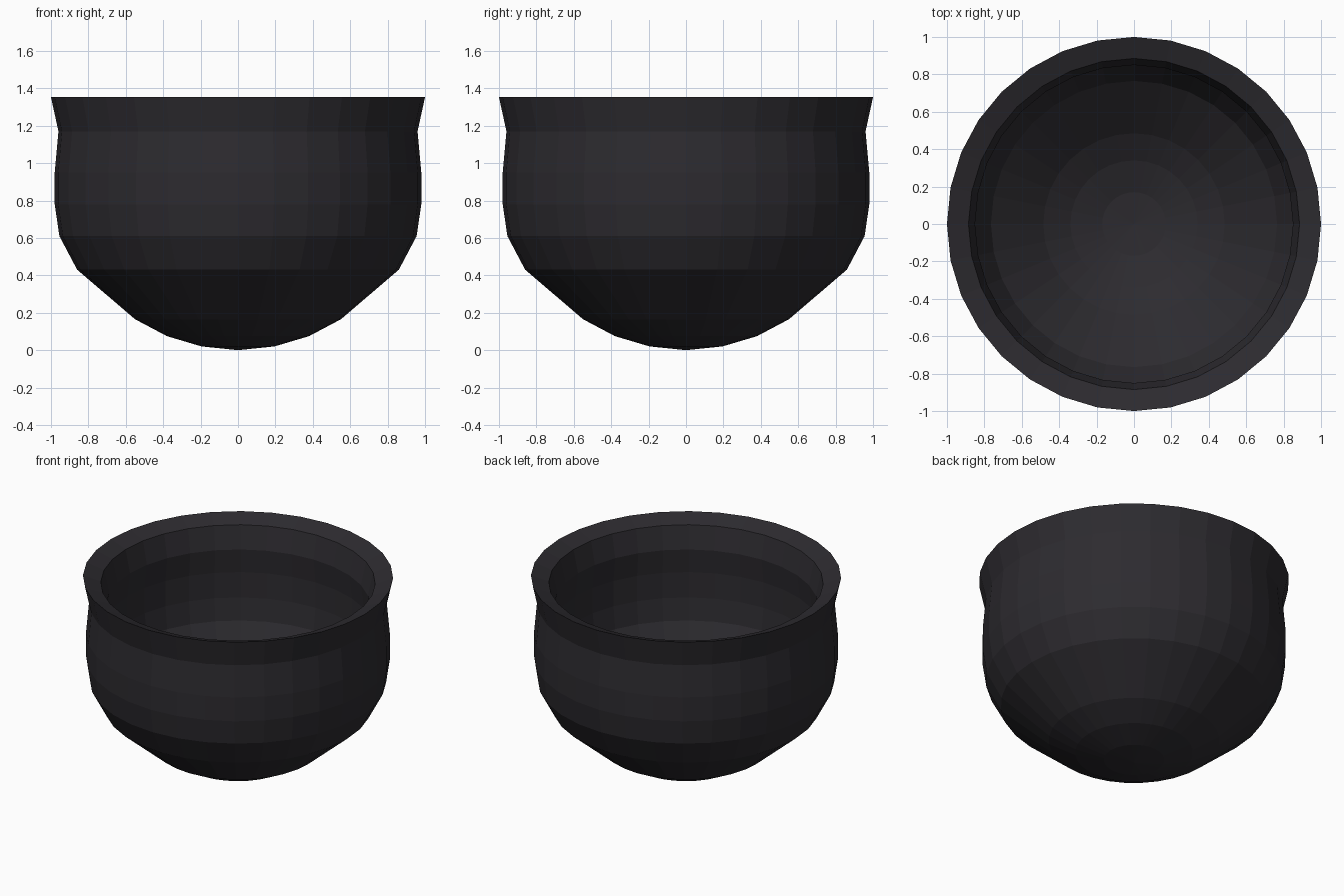
import bpy, bmesh, math

if "Cube" in bpy.data.objects:
    bpy.data.objects.remove(bpy.data.objects["Cube"])

SIDES = 32

# Closed wall profile (radius, height): outside going up, over the rim, inside going down
PROFILE = [
    (0, 0), (0.195, 0.02), (0.38, 0.075), (0.55, 0.165), (0.86, 0.43),
    (0.955, 0.61), (0.98, 0.78), (0.98, 0.95), (0.96, 1.17), (1.0, 1.353),
    (0.885, 1.31), (0.85, 1.15), (0.87, 0.98), (0.87, 0.80), (0.85, 0.645),
    (0.765, 0.49), (0.485, 0.255), (0.34, 0.175), (0.17, 0.12), (0, 0.105),
]


def lathe(name, profile, sides):
    bm = bmesh.new()
    rings = []
    for r, z in profile:
        count = 1 if r == 0 else sides
        rings.append([bm.verts.new((r * math.cos(2 * math.pi * i / sides),
                                    r * math.sin(2 * math.pi * i / sides), z))
                      for i in range(count)])
    for a, b in zip(rings, rings[1:]):
        for i in range(sides):
            j = (i + 1) % sides
            if len(a) == 1:
                bm.faces.new((a[0], b[j], b[i]))
            elif len(b) == 1:
                bm.faces.new((a[i], a[j], b[0]))
            else:
                bm.faces.new((a[i], a[j], b[j], b[i]))
    bmesh.ops.recalc_face_normals(bm, faces=bm.faces)
    mesh = bpy.data.meshes.new(name)
    bm.to_mesh(mesh)
    bm.free()
    obj = bpy.data.objects.new(name, mesh)
    bpy.context.collection.objects.link(obj)
    return obj


# Dark bowl with a flared rim
bowl = lathe("bowl", PROFILE, SIDES)
mat = bpy.data.materials.new("dark_ceramic")
mat.diffuse_color = (0.026, 0.024, 0.029, 1)
mat.use_nodes = True
mat.node_tree.nodes["Principled BSDF"].inputs["Base Color"].default_value = mat.diffuse_color
bowl.data.materials.append(mat)
